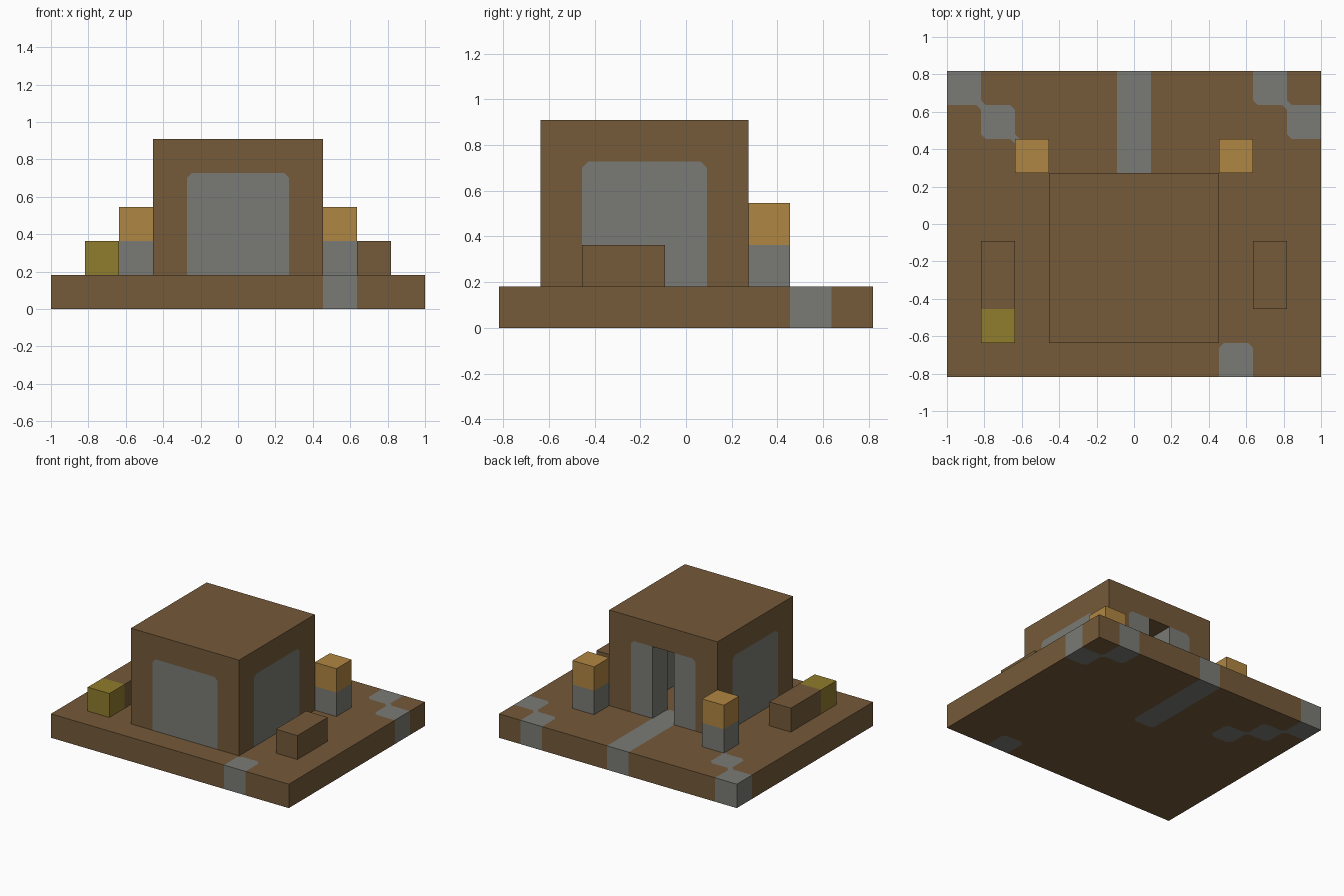
import bpy
import bmesh
from mathutils import Vector

cube = bpy.data.objects.get("Cube")
if cube:
    bpy.data.objects.remove(cube)

S = 2 / 11          # size of one block
ROUND = 0.018       # depth of the clipped corners on painted patches
BROWN, GREY, ORANGE, YELLOW = range(4)


def make_material(name, color):
    mat = bpy.data.materials.new(name)
    mat.use_nodes = True
    mat.diffuse_color = (*color, 1)
    mat.node_tree.nodes["Principled BSDF"].inputs["Base Color"].default_value = (*color, 1)
    return mat


MATERIALS = [
    make_material("earth_brown", (0.178, 0.102, 0.042)),
    make_material("stone_grey", (0.195, 0.198, 0.178)),
    make_material("lamp_orange", (0.434, 0.238, 0.054)),
    make_material("straw_yellow", (0.279, 0.205, 0.026)),
]


def span(a, b):
    return range(a, b + 1)


def round_patches(bm):
    """Clip the corners where grey patches meet the brown inside a flat side."""
    corners = []
    for v in bm.verts:
        for n in {tuple(round(c) for c in f.normal) for f in v.link_faces}:
            n = Vector(n)
            flat = [f for f in v.link_faces if f.normal.dot(n) > 0.9]
            grey = [f for f in flat if f.material_index == GREY]
            if len(flat) != 4:
                continue
            if len(grey) == 1:
                clipped, new = grey, BROWN
            elif len(grey) == 2 and not any(e in grey[1].edges for e in grey[0].edges):
                clipped, new = [f for f in flat if f not in grey], GREY
            else:
                continue
            for f in clipped:
                corners.append((v, n, (f.calc_center_median() - v.co).normalized(), new))

    def corner_face(v, n, d):
        flat = [f for f in v.link_faces if f.normal.dot(n) > 0.9]
        return max(flat, key=lambda f: (f.calc_center_median() - v.co).normalized().dot(d))

    for v, n, d, new in corners:
        f = corner_face(v, n, d)
        bmesh.ops.bisect_plane(bm, geom=[f, *f.edges, *f.verts], dist=1e-5,
                               plane_co=v.co + d * ROUND, plane_no=d)
        corner_face(v, n, d).material_index = new


def block_part(name, cells):
    """Build the outer skin of a set of coloured blocks, {(i, j, k): colour}."""
    bm = bmesh.new()
    for cell, color in cells.items():
        for axis in range(3):
            for sign in (-1, 1):
                near = list(cell)
                near[axis] += sign
                resting = axis == 2 and sign < 0 and cell[2] == 1
                if tuple(near) in cells or resting:
                    continue
                normal, u = Vector(), Vector()
                normal[axis] = sign
                u[(axis + 1) % 3] = 1
                w = normal.cross(u)
                mid = Vector(cell) + Vector((-5, -4, 0.5)) + normal / 2
                ring = ((-1, -1), (1, -1), (1, 1), (-1, 1))
                verts = [bm.verts.new((mid + u * a / 2 + w * b / 2) * S) for a, b in ring]
                bm.faces.new(verts).material_index = color
    bmesh.ops.remove_doubles(bm, verts=bm.verts[:], dist=1e-4)
    bm.normal_update()
    round_patches(bm)
    # Merge the block grid into large flat faces
    bmesh.ops.dissolve_limit(bm, angle_limit=0.01, verts=bm.verts[:], edges=bm.edges[:],
                             delimit={'MATERIAL'})
    mesh = bpy.data.meshes.new(name)
    bm.to_mesh(mesh)
    bm.free()
    for mat in MATERIALS:
        mesh.materials.append(mat)
    obj = bpy.data.objects.new(name, mesh)
    bpy.context.collection.objects.link(obj)
    return obj


# Ground slab with stone path and stepping stones
stones = {(0, 8), (1, 7), (2, 6), (9, 8), (10, 7), (8, 0)} | {(5, j) for j in span(5, 8)}
block_part("ground_slab", {(i, j, 0): GREY if (i, j) in stones else BROWN
                           for i in span(0, 10) for j in span(0, 8)})

# Hollow hut: brown corners and roof, grey wall panels, doorway at the back
hut = {}
for i in span(3, 7):
    for j in span(1, 5):
        for k in span(1, 4):
            inside = i in span(4, 6) and j in span(2, 4) and k < 4
            doorway = i == 5 and j == 5 and k < 4
            if not (inside or doorway):
                corner = i in (3, 7) and j in (1, 5)
                hut[i, j, k] = BROWN if k == 4 or corner else GREY
block_part("hut", hut)

# Lamp posts beside the doorway
for side, i in (("right", 2), ("left", 8)):
    block_part(side + "_lamp_post", {(i, 6, 1): GREY, (i, 6, 2): ORANGE})

# Low benches along the sides, one ending in a straw block
block_part("left_bench", {(9, j, 1): BROWN for j in span(2, 3)})
block_part("right_bench", {(1, j, 1): YELLOW if j == 1 else BROWN for j in span(1, 3)})
